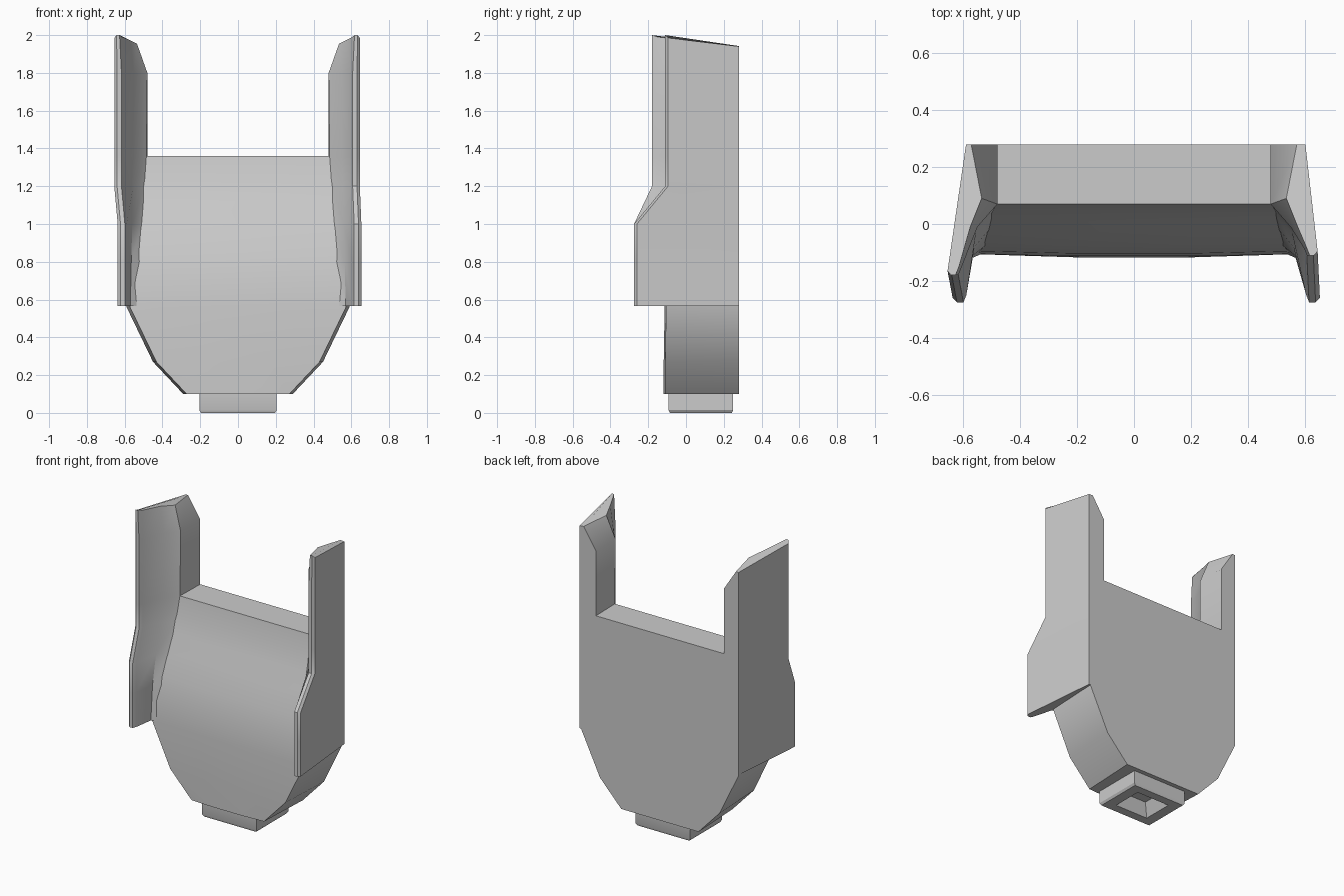
import bpy, bmesh, math

if "Cube" in bpy.data.objects:
    bpy.data.objects.remove(bpy.data.objects["Cube"])


def finish(name, bm):
    bmesh.ops.recalc_face_normals(bm, faces=bm.faces)
    mesh = bpy.data.meshes.new(name)
    bm.to_mesh(mesh)
    bm.free()
    ob = bpy.data.objects.new(name, mesh)
    bpy.context.collection.objects.link(ob)
    bpy.ops.object.select_all(action='DESELECT')
    ob.select_set(True)
    bpy.context.view_layer.objects.active = ob
    bpy.ops.object.shade_smooth_by_angle(angle=math.radians(32))
    return ob


def loft(name, rings, cap_end=True):
    """Skin a stack of equal-length point rings and cap both ends."""
    bm = bmesh.new()
    vs = [[bm.verts.new(p) for p in ring] for ring in rings]
    n = len(vs[0])
    for a, b in zip(vs, vs[1:]):
        for i in range(n):
            j = (i + 1) % n
            bm.faces.new((a[i], a[j], b[j], b[i]))
    bm.faces.new(vs[0])
    bm.faces.new(vs[-1])
    return finish(name, bm)


BACK = 0.28

# Central plate: z, half width, front y
levels = [(0.10, 0.28, -0.11), (0.27, 0.44, -0.11), (0.56, 0.58, -0.105),
          (0.70, 0.575, -0.095), (0.85, 0.57, -0.065), (1.0, 0.56, -0.02),
          (1.12, 0.55, 0.02), (1.24, 0.53, 0.05), (1.36, 0.51, 0.07)]
rings = []
for z, w, y in levels:
    mid = y - (0.008 if z < 1.2 else 0)
    rings.append([(w + 0.01, BACK, z), (w - 0.008, y, z), (w * 0.4, mid, z),
                  (-w * 0.4, mid, z), (-w + 0.008, y, z), (-w - 0.01, BACK, z)])
loft("central_plate", rings)


# Side arms: the upper front edge sits further forward on the left
def arm(name, side, low_x, top_x, back_x, top_y):
    def ring(z, xo, y, fillet, root):
        return [(side * px, py, z) for px, py in
                ((back_x, BACK), (xo, y + 0.015), (xo - 0.015, y),
                 (xo - 0.038, y), (xo - 0.048, y + 0.025),
                 fillet, root, (0.48, BACK))]
    f_top = (0.55, -0.01)
    out = [ring(0.565, low_x, -0.275, (0.570, -0.12), (0.535, -0.105)),
           ring(0.80, low_x, -0.275, (0.565, -0.11), (0.515, -0.07)),
           ring(1.00, low_x, -0.275, (0.560, -0.08), (0.505, -0.015)),
           ring(1.20, top_x, top_y, (0.555, -0.03), (0.495, 0.045)),
           ring(1.36, top_x, top_y, f_top, (0.485, 0.07)),
           ring(1.80, top_x, top_y, f_top, (0.48, 0.07))]
    # sloping, chamfered tip
    tip = [(back_x, BACK, 1.94), (top_x, top_y + 0.015, 1.985),
           (top_x - 0.012, top_y, 2.0), (top_x - 0.028, top_y, 2.0),
           (top_x - 0.04, top_y + 0.03, 1.99), (0.575, -0.01, 1.975),
           (0.535, 0.09, 1.955), (0.572, BACK, 1.942)]
    out.append([(side * x, y, z) for x, y, z in tip])
    loft(name, out)


arm("left_arm", -1, 0.637, 0.655, 0.59, -0.18)
arm("right_arm", 1, 0.653, 0.645, 0.602, -0.11)


# Bottom socket with a tapered recess
def rect(hx, y0, y1, z):
    return [(-hx, y0, z), (hx, y0, z), (hx, y1, z), (-hx, y1, z)]


loft("bottom_socket", [rect(0.205, -0.092, 0.25, 0.12),
                       rect(0.205, -0.092, 0.25, 0.015),
                       rect(0.195, -0.085, 0.243, 0.0),
                       rect(0.125, -0.025, 0.185, 0.0),
                       rect(0.085, 0.01, 0.15, 0.085)])
